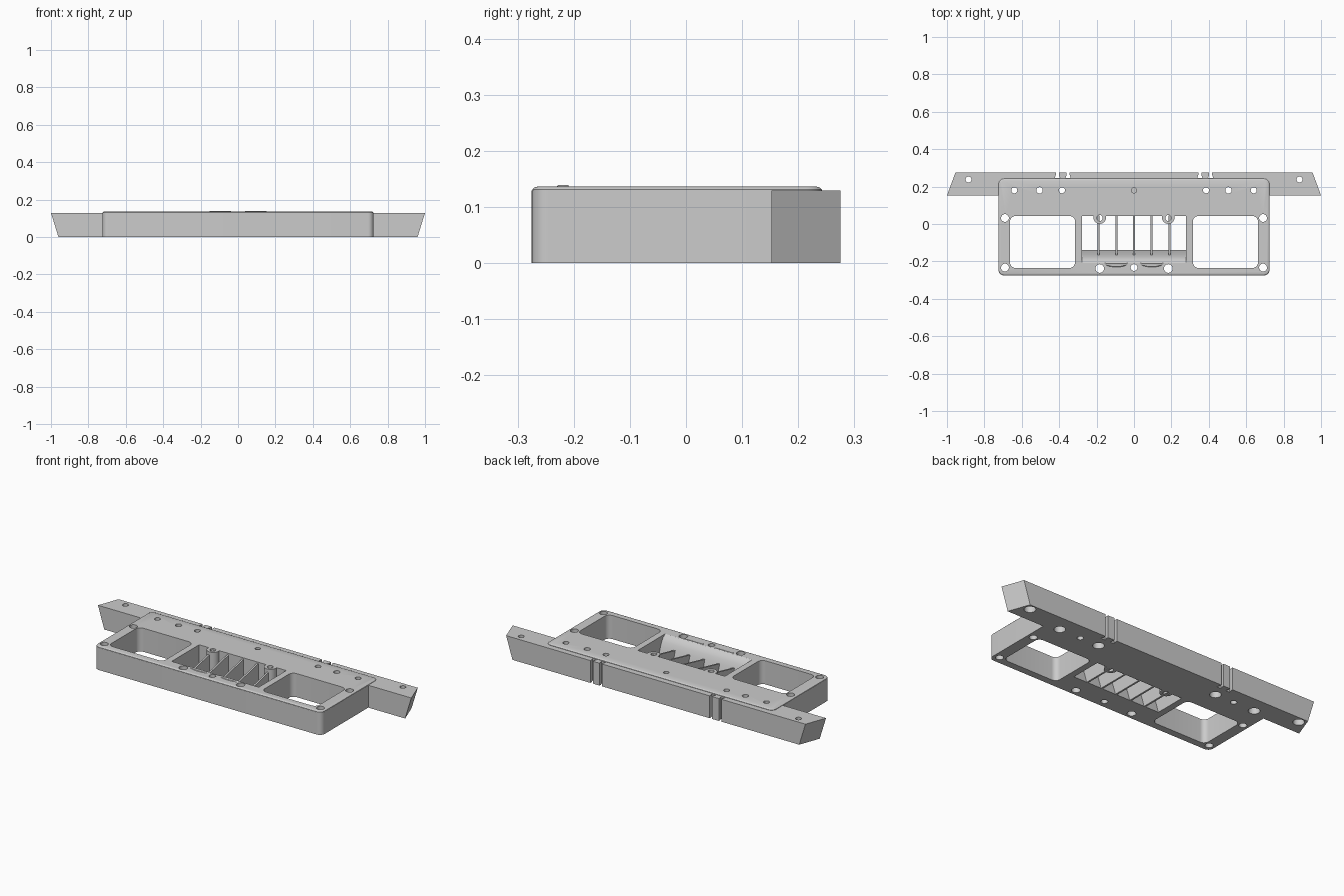
import bpy, bmesh, math

if "Cube" in bpy.data.objects:
    bpy.data.objects.remove(bpy.data.objects["Cube"])

GREY = (0.6, 0.6, 0.6, 1)
grey = bpy.data.materials.new("plain_grey")
grey.use_nodes = True
grey.diffuse_color = GREY
grey.node_tree.nodes["Principled BSDF"].inputs["Base Color"].default_value = GREY

TOP, LIP = 0.129, 0.136


def loft(bm, *loops):
    """Closed solid through a stack of matching loops of 3D points."""
    rings = [[bm.verts.new(p) for p in loop] for loop in loops]
    faces = [bm.faces.new(rings[0][::-1]), bm.faces.new(rings[-1])]
    for a, b in zip(rings, rings[1:]):
        for i in range(len(a)):
            j = (i + 1) % len(a)
            faces.append(bm.faces.new((a[i], a[j], b[j], b[i])))
    bmesh.ops.recalc_face_normals(bm, faces=faces)


def prism(bm, pts, z0, z1):
    loft(bm, [(x, y, z0) for x, y in pts], [(x, y, z1) for x, y in pts])


def prism_x(bm, pts, x0, x1):
    loft(bm, [(x0, y, z) for y, z in pts], [(x1, y, z) for y, z in pts])


def rounded(x0, x1, y0, y1, r, n=8):
    pts = []
    for k, (cx, cy) in enumerate([(x1 - r, y1 - r), (x0 + r, y1 - r), (x0 + r, y0 + r), (x1 - r, y0 + r)]):
        for i in range(n + 1):
            a = math.pi / 2 * (k + i / n)
            pts.append((cx + r * math.cos(a), cy + r * math.sin(a)))
    return pts


def circle(x, y, r, n=28):
    return [(x + r * math.cos(2 * math.pi * i / n), y + r * math.sin(2 * math.pi * i / n)) for i in range(n)]


def make(name, bm):
    me = bpy.data.meshes.new(name)
    bm.to_mesh(me)
    bm.free()
    me.materials.append(grey)
    ob = bpy.data.objects.new(name, me)
    bpy.context.collection.objects.link(ob)
    return ob


def combine(target, bm, op):
    """Apply a boolean with a temporary helper solid."""
    helper = make("helper", bm)
    helper.hide_render = True
    mod = target.modifiers.new(op, "BOOLEAN")
    mod.operation, mod.object, mod.solver, mod.use_self = op, helper, "EXACT", True
    bpy.context.view_layer.objects.active = target
    bpy.ops.object.modifier_apply(modifier=mod.name)
    bpy.data.objects.remove(helper)


# Housing block
bm = bmesh.new()
prism(bm, rounded(-0.725, 0.725, -0.275, 0.21, 0.03), 0, TOP)
frame = make("frame", bm)

# Rear bar with undercut slanted ends
bm = bmesh.new()
ends = lambda back, front, z: [(-front, 0.152, z), (front, 0.152, z), (back, 0.275, z), (-back, 0.275, z)]
loft(bm, ends(0.915, 0.96, 0), ends(0.955, 1.0, TOP))
combine(frame, bm, "UNION")

# Raised top plate with a soft edge
bm = bmesh.new()
steps = [(0.001, 0.1), (0.001, TOP + 0.002), (0.004, LIP - 0.002), (0.01, LIP)]
loft(bm, *[[(x, y, z) for x, y in rounded(d - 0.725, 0.725 - d, d - 0.275, 0.243 - d, 0.03 - d)] for d, z in steps])
combine(frame, bm, "UNION")

# Side windows and middle opening with a rounded front slope
bm = bmesh.new()
for s in (-1, 1):
    prism(bm, rounded(*sorted((s * 0.315, s * 0.663)), -0.235, 0.043, 0.03), -0.1, 0.3)
slope = [(-0.14, 0), (-0.152, 0.04), (-0.165, 0.08), (-0.177, 0.105), (-0.19, 0.124), (-0.208, LIP)]
prism_x(bm, [(0.043, 0.3), (0.043, -0.1), (-0.14, -0.1)] + slope + [(-0.208, 0.3)], -0.278, 0.278)
combine(frame, bm, "DIFFERENCE")

# Screw bosses at the rear of the opening
bm = bmesh.new()
for s in (-1, 1):
    prism(bm, circle(s * 0.183, 0.035, 0.034), 0, LIP)
combine(frame, bm, "UNION")

# Screw holes (x, y, radius, counterbore) and rear cable notches
holes = [(0.69, 0.032, 0.021, 0), (0.69, -0.233, 0.021, 0), (0.64, 0.18, 0.016, 0.03),
         (0.505, 0.18, 0.017, 0), (0.385, 0.18, 0.016, 0.03), (0.183, 0.032, 0.016, 0),
         (0.183, -0.238, 0.023, 0), (0.885, 0.238, 0.016, 0.03)]
bm = bmesh.new()
for s in (-1, 1):
    for x, y, r, bore in holes:
        if bore:
            loft(bm, *[[(px, py, z) for px, py in circle(s * x, y, rad)]
                       for rad, z in ((bore, -0.1), (bore, 0.05), (r, 0.05), (r, 0.3))])
        else:
            prism(bm, circle(s * x, y, r), -0.1, 0.3)
    for x in (0.41, 0.352):
        notch = [(-0.008, 0.3), (-0.008, 0.262), (-0.014, 0.246), (0.014, 0.246), (0.008, 0.262), (0.008, 0.3)]
        prism(bm, [(s * x + dx, y) for dx, y in notch], -0.1, 0.3)
prism(bm, circle(0, -0.233, 0.018), -0.1, 0.3)
prism(bm, circle(0, 0.18, 0.014), 0.08, 0.3)
combine(frame, bm, "DIFFERENCE")

# Thin fins across the middle opening
bm = bmesh.new()
for i in range(-2, 3):
    x = i * 0.0945
    prism_x(bm, [(0.045, 0), (0.045, 0.128), (-0.168, 0.08), (-0.145, 0)], x - 0.005, x + 0.005)
fins = make("fins", bm)

# Low curved swellings in front of the opening
bm = bmesh.new()
arc = [math.pi * (1 + i / 12) for i in range(13)]
for s in (-1, 1):
    low = [(s * 0.095 + 0.068 * math.cos(a), -0.208 + 0.024 * math.sin(a), LIP - 0.002) for a in arc]
    high = [(s * 0.095 + 0.055 * math.cos(a), -0.21 + 0.018 * math.sin(a), 0.139) for a in arc]
    loft(bm, low, high)
swellings = make("front_swellings", bm)

bpy.ops.object.select_all(action="DESELECT")
for ob in (frame, fins, swellings):
    ob.select_set(True)
bpy.context.view_layer.objects.active = frame
bpy.ops.object.shade_smooth_by_angle(angle=math.radians(30))
